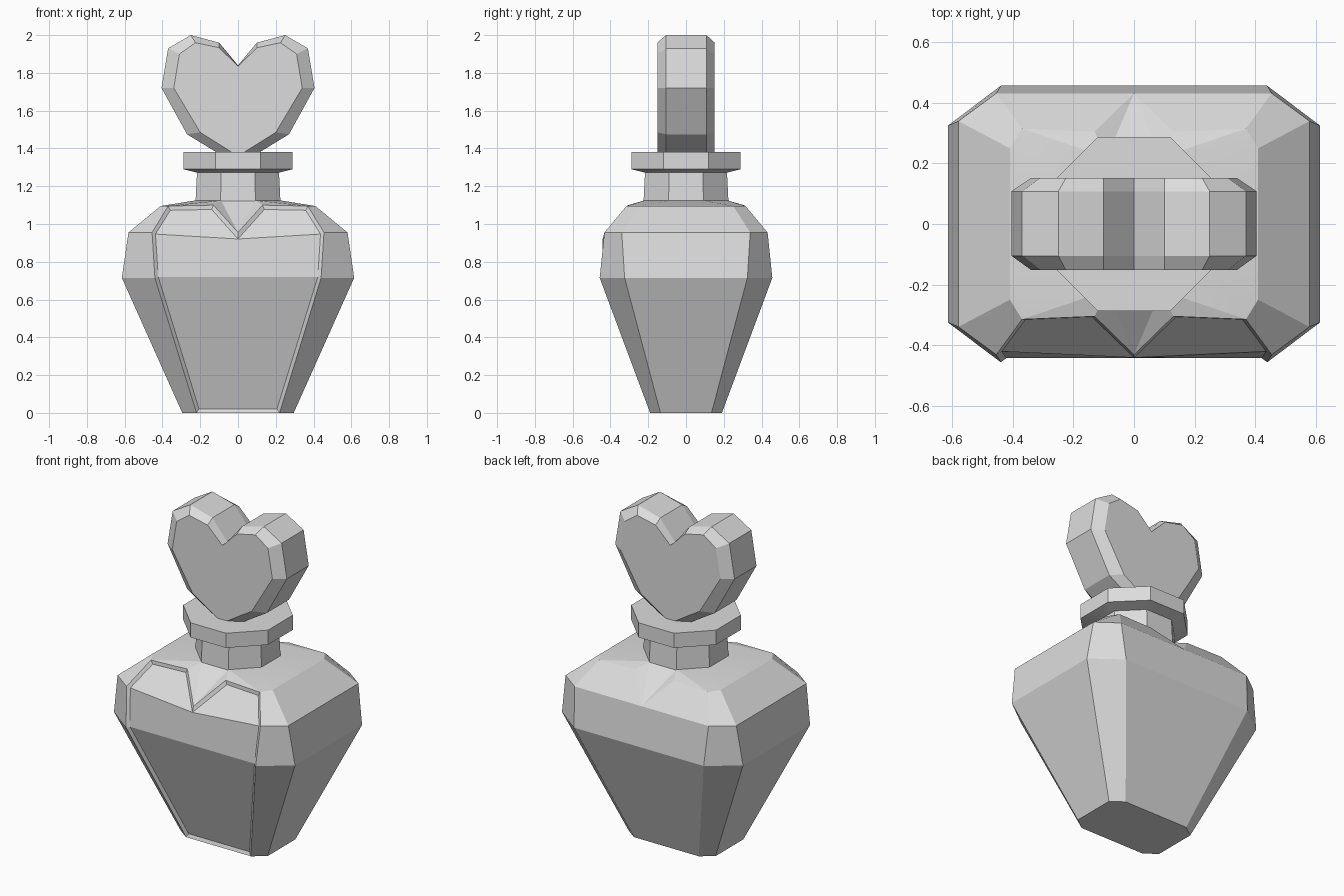
import bpy, bmesh, math

cube = bpy.data.objects.get("Cube")
if cube:
    bpy.data.objects.remove(cube, do_unlink=True)

mat = bpy.data.materials.new("pale_grey")
mat.use_nodes = True
GREY = (0.72, 0.72, 0.72, 1)
mat.diffuse_color = GREY
mat.node_tree.nodes["Principled BSDF"].inputs["Base Color"].default_value = GREY


def finish(name, bm):
    """Turn a bmesh into a named object with crisp facets."""
    bmesh.ops.recalc_face_normals(bm, faces=bm.faces)
    mesh = bpy.data.meshes.new(name)
    bm.to_mesh(mesh)
    bm.free()
    mesh.materials.append(mat)
    obj = bpy.data.objects.new(name, mesh)
    bpy.context.collection.objects.link(obj)
    bpy.ops.object.select_all(action='DESELECT')
    obj.select_set(True)
    bpy.context.view_layer.objects.active = obj
    bpy.ops.object.shade_smooth_by_angle(angle=math.radians(12))
    return obj


def octagon(bm, hx, hy, cx, cy, z):
    """Chamfered rectangle; edge 0 faces the front, edge 4 the back."""
    front = [(-cx, -hy), (cx, -hy), (hx, -cy), (hx, cy)]
    pts = front + [(-x, -y) for x, y in front]
    return [bm.verts.new((x, y, z)) for x, y in pts]


def bridge(bm, low, high, skip=()):
    n = len(low)
    for i in range(n):
        if i not in skip:
            j = (i + 1) % n
            bm.faces.new((low[i], low[j], high[j], high[i]))


# Faceted bottle body with a heart notch in both shoulders
bm = bmesh.new()
base = octagon(bm, 0.295, 0.19, 0.22, 0.135, 0)
belly = octagon(bm, 0.615, 0.457, 0.44, 0.325, 0.715)
chest = octagon(bm, 0.58, 0.432, 0.455, 0.34, 0.955)
shoulder = octagon(bm, 0.41, 0.315, 0.37, 0.25, 1.095)
top = octagon(bm, 0.225, 0.22, 0.09, 0.09, 1.125)
bm.faces.new(base[::-1])
bm.faces.new(top)
bridge(bm, base, belly)
bridge(bm, belly, chest, skip=(0, 4))
bridge(bm, chest, shoulder, skip=(0, 4))
bridge(bm, shoulder, top, skip=(0, 4))
panel = [f for f in bm.faces if set(f.verts) == {base[0], base[1], belly[0], belly[1]}]
for i, s in ((0, 1), (4, -1)):
    j = i + 1
    dip = bm.verts.new((0, -0.432 * s, 0.955))
    peak_a = bm.verts.new((-0.13 * s, -0.305 * s, 1.1))
    peak_b = bm.verts.new((0.13 * s, -0.305 * s, 1.1))
    heart = [bm.faces.new((belly[i], belly[j], chest[j], dip, chest[i])),
             bm.faces.new((chest[i], dip, peak_a, shoulder[i])),
             bm.faces.new((dip, chest[j], shoulder[j], peak_b))]
    bm.faces.new((shoulder[i], peak_a, top[i]))
    bm.faces.new((peak_b, shoulder[j], top[j]))
    bm.faces.new((peak_a, dip, top[i]))
    bm.faces.new((dip, peak_b, top[j]))
    bm.faces.new((top[i], dip, top[j]))
    if i == 0:
        panel += heart
# Recessed heart panel on the front
bmesh.ops.recalc_face_normals(bm, faces=bm.faces)
bmesh.ops.inset_region(bm, faces=panel, thickness=0.018, depth=-0.014,
                       use_boundary=True, use_even_offset=True)
finish("bottle_body", bm)


def turned(name, levels):
    """Stack of regular octagons given as (radius, half side, height)."""
    bm = bmesh.new()
    rings = [octagon(bm, r, r, c, c, z) for r, c, z in levels]
    bm.faces.new(rings[0][::-1])
    bm.faces.new(rings[-1])
    for low, high in zip(rings, rings[1:]):
        bridge(bm, low, high)
    finish(name, bm)


# Neck and lip
turned("neck", [(0.225, 0.092, 1.115), (0.217, 0.09, 1.275)])
turned("lip", [(0.217, 0.09, 1.272), (0.288, 0.12, 1.29), (0.288, 0.12, 1.38)])

# Heart stopper with bevelled rims; right halves from bottom to notch
outer = [(0, 1.31), (0.27, 1.475), (0.405, 1.72), (0.37, 1.93), (0.25, 2.0), (0.1, 1.96), (0, 1.84)]
inner = [(0, 1.36), (0.2, 1.485), (0.34, 1.72), (0.31, 1.9), (0.225, 1.96), (0.1, 1.933), (0, 1.835)]
bm = bmesh.new()
rings = []
for half, y in ((inner, -0.152), (outer, -0.105), (outer, 0.108), (inner, 0.152)):
    loop = half + [(-x, z) for x, z in half[-2:0:-1]]
    rings.append([bm.verts.new((x, y, z)) for x, z in loop])
for low, high in zip(rings, rings[1:]):
    bridge(bm, low, high)
bm.faces.new(rings[0])
bm.faces.new(rings[-1][::-1])
finish("heart_stopper", bm)
